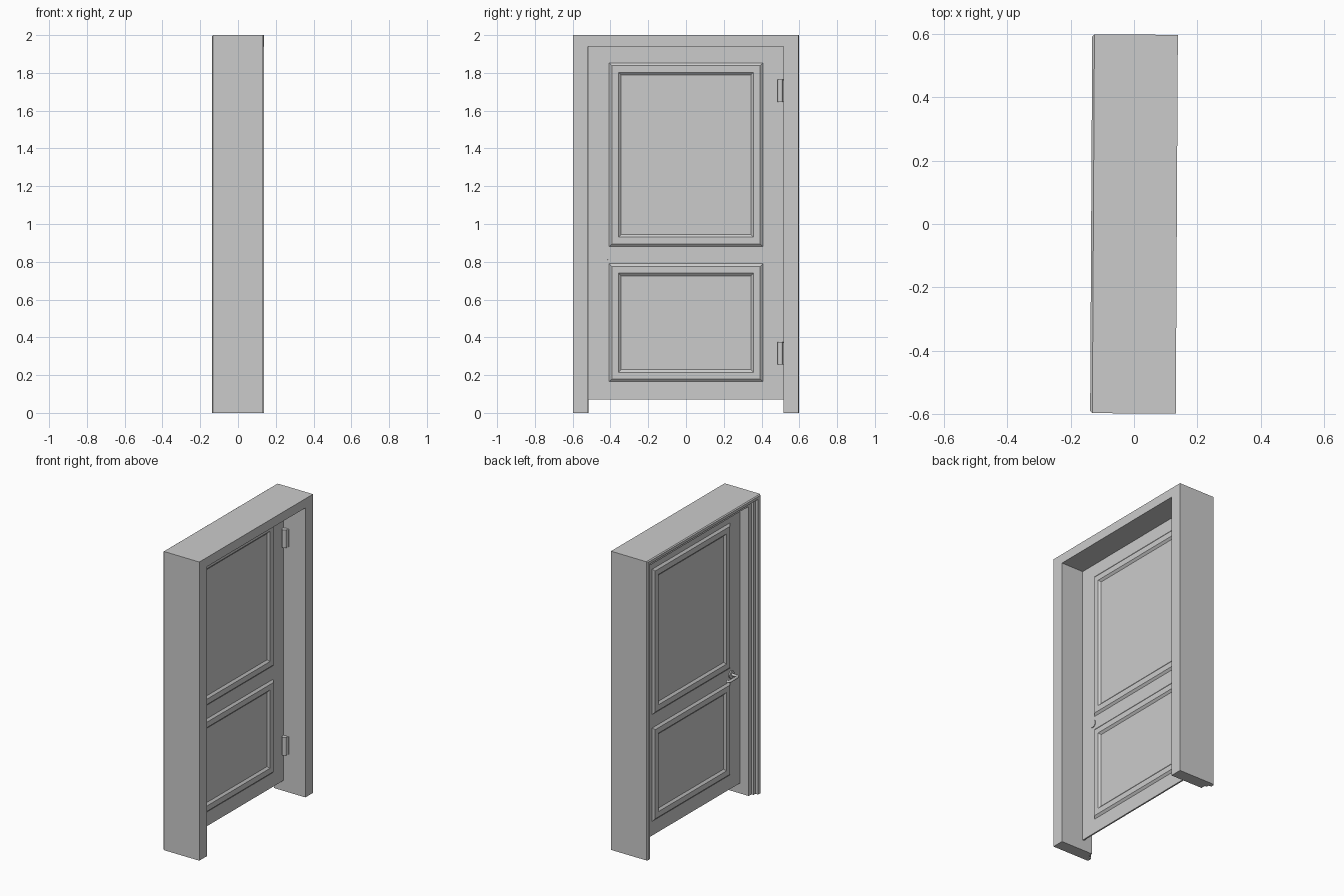
import bpy, bmesh, math
from mathutils import Matrix, Vector

if "Cube" in bpy.data.objects:
    bpy.data.objects.remove(bpy.data.objects["Cube"])

SKEW = -0.0055          # whole model is turned very slightly about z
DOOR_X0, DOOR_X1 = -0.037, -0.027


def finish(name, bm, smooth=False):
    bmesh.ops.recalc_face_normals(bm, faces=bm.faces[:])
    mesh = bpy.data.meshes.new(name)
    bm.to_mesh(mesh)
    bm.free()
    ob = bpy.data.objects.new(name, mesh)
    bpy.context.collection.objects.link(ob)
    ob.rotation_euler.z = SKEW
    if smooth:
        bpy.context.view_layer.objects.active = ob
        ob.select_set(True)
        bpy.ops.object.shade_smooth_by_angle(angle=math.radians(40))
        ob.select_set(False)
    return ob


def bridge(bm, rings, closed_path):
    # join successive closed cross-sections
    n = len(rings[0])
    count = len(rings) if closed_path else len(rings) - 1
    for i in range(count):
        a, b = rings[i], rings[(i + 1) % len(rings)]
        for j in range(n):
            k = (j + 1) % n
            bm.faces.new((a[j], a[k], b[k], b[j]))
    if not closed_path:
        bm.faces.new(rings[0])
        bm.faces.new(rings[-1])


def add_box(bm, lo, hi):
    lo, hi = Vector(lo), Vector(hi)
    m = Matrix.Translation((lo + hi) / 2) @ Matrix.Diagonal((*(hi - lo), 1))
    bmesh.ops.create_cube(bm, size=1, matrix=m)


def add_cylinder(bm, centre, radius, length, axis='Z'):
    rot = {'X': Matrix.Rotation(math.pi / 2, 4, 'Y'),
           'Y': Matrix.Rotation(math.pi / 2, 4, 'X'), 'Z': Matrix()}[axis]
    bmesh.ops.create_cone(bm, cap_ends=True, segments=24, radius1=radius, radius2=radius,
                          depth=length, matrix=Matrix.Translation(centre) @ rot)


# door frame: rebated profile (x, distance in from outer edge) swept with mitred corners
profile = [(0.135, 0), (0.135, 0.08), (-0.10, 0.08), (-0.10, 0.05), (-0.115, 0.05),
           (-0.115, 0.03), (-0.135, 0.03), (-0.135, 0.007), (-0.128, 0)]
bm = bmesh.new()
rings = []
for side, top in ((-1, False), (-1, True), (1, True), (1, False)):
    rings.append([bm.verts.new((x, side * (0.597 - d), 2 - d * 0.77 if top else 0))
                  for x, d in profile])
bridge(bm, rings, False)
finish("door_frame", bm)

# door leaf
bm = bmesh.new()
add_box(bm, (DOOR_X0, -0.518, 0.07), (DOOR_X1, 0.518, 1.94))
finish("door_leaf", bm)


# raised panel mouldings, on both faces of the leaf
def panel_moulding(name, z0, z1, face_x, out):
    section = [(0, 0), (0.014, 0.012), (0.05, 0.012), (0.064, 0)]
    bm = bmesh.new()
    rings = []
    for sy, top in ((-1, False), (1, False), (1, True), (-1, True)):
        rings.append([bm.verts.new((face_x + out * h, sy * (0.407 - d),
                                    z1 - d if top else z0 + d)) for d, h in section])
    bridge(bm, rings, True)
    finish(name, bm)


for label, z0, z1 in (("lower", 0.165, 0.79), ("upper", 0.88, 1.853)):
    panel_moulding(label + "_moulding_right", z0, z1, DOOR_X1, 1)
    panel_moulding(label + "_moulding_left", z0, z1, DOOR_X0, -1)

# hinges
for label, z in (("lower", 0.315), ("upper", 1.705)):
    bm = bmesh.new()
    add_cylinder(bm, (-0.008, 0.5, z), 0.016, 0.12)
    add_box(bm, (-0.028, 0.512, z - 0.058), (0.014, 0.522, z + 0.058))
    finish(label + "_hinge", bm, True)

# lever handle with a thin plate on the other face
hy, hz = -0.42, 0.835
bm = bmesh.new()
add_cylinder(bm, (DOOR_X0 - 0.004, hy, hz), 0.025, 0.008, 'X')
add_cylinder(bm, (DOOR_X1 + 0.002, hy, hz), 0.025, 0.004, 'X')
finish("handle_plates", bm, True)

# lever: round bar swept along a bent path in the horizontal plane
bm = bmesh.new()
path = [(DOOR_X0, hy), (-0.078, hy), (-0.088, hy + 0.004), (-0.092, hy + 0.014),
        (-0.092, hy + 0.085), (-0.088, hy + 0.095), (-0.075, hy + 0.1)]
rings = []
for i, p in enumerate(path):
    a, b = Vector(path[max(i - 1, 0)]), Vector(path[min(i + 1, len(path) - 1)])
    t = (b - a).normalized()
    ring = []
    for k in range(12):
        ang = k * math.tau / 12
        s = 0.009 * math.cos(ang)
        ring.append(bm.verts.new((p[0] - t.y * s, p[1] + t.x * s, hz + 0.009 * math.sin(ang))))
    rings.append(ring)
bridge(bm, rings, False)
finish("handle_lever", bm, True)
